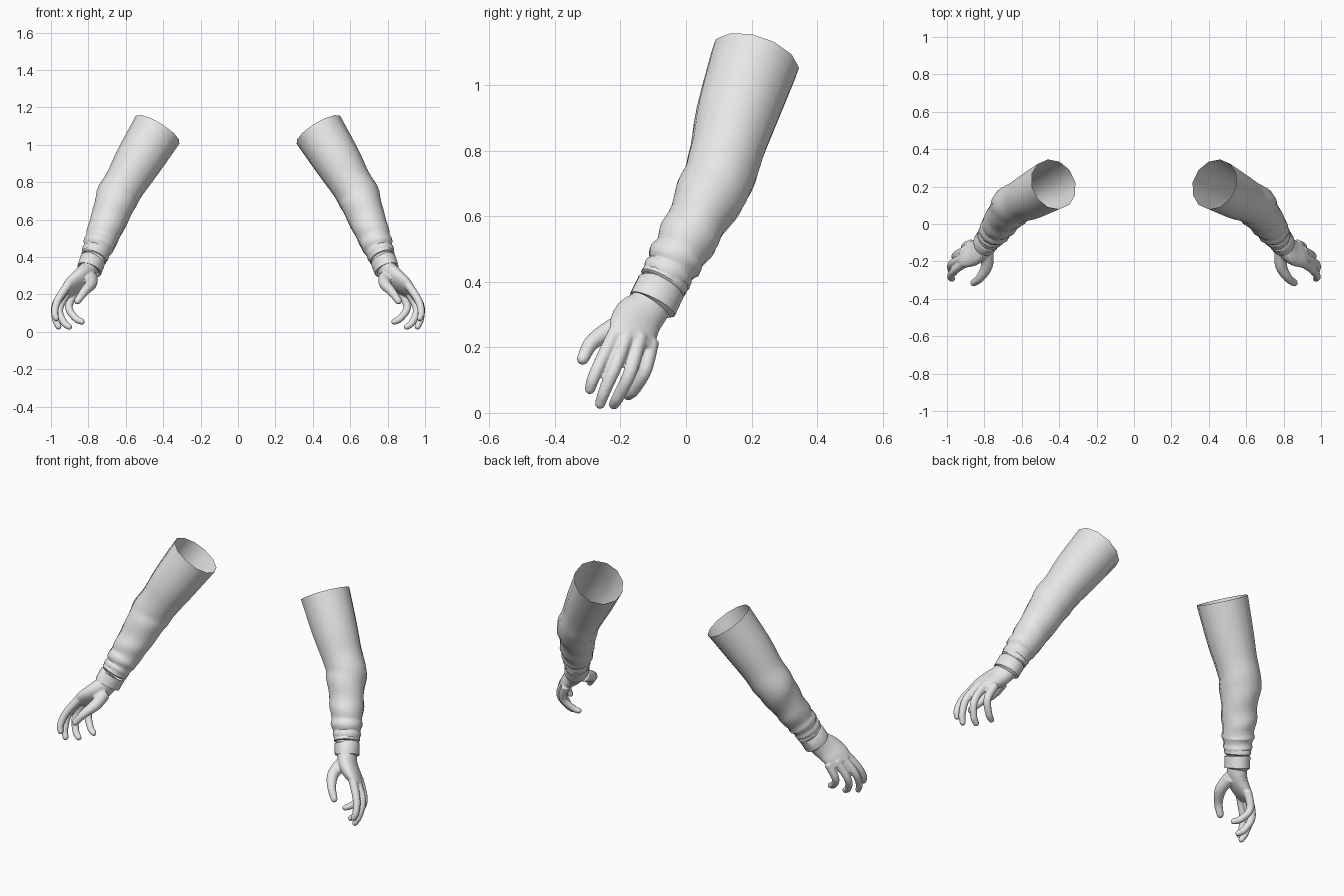
import bpy, bmesh, math
from mathutils import Vector

if "Cube" in bpy.data.objects:
    bpy.data.objects.remove(bpy.data.objects["Cube"])

grey = bpy.data.materials.new("light_grey")
grey.diffuse_color = (0.8, 0.8, 0.8, 1)
grey.use_nodes = True
grey.node_tree.nodes["Principled BSDF"].inputs["Base Color"].default_value = grey.diffuse_color

ACROSS = Vector((-0.25, 0.88, -0.4))   # knuckle-line direction, orients every cross-section


def spline(pts, steps):
    """Catmull-Rom through rows of (x, y, z, radius_u, radius_v)."""
    rows = [Vector(p) for p in pts]
    out = []
    for i in range(len(rows) - 1):
        b, c = rows[i], rows[i + 1]
        a = rows[i - 1] if i else b * 2 - c
        d = rows[i + 2] if i + 2 < len(rows) else c * 2 - b
        for k in range(steps):
            t = k / steps
            out.append(0.5 * (2 * b + (c - a) * t + (2 * a - 5 * b + 4 * c - d) * t * t
                              + (3 * b - a - 3 * c + d) * t ** 3))
    return out + [rows[-1]]


def loft(bm, pts, sides, steps=3, capped=False, rounded=False, folds=0.0):
    rows = spline(pts, steps)
    if rounded:                         # dome the far end
        end = rows[-1]
        way = (end.to_3d() - rows[-2].to_3d()).normalized()
        for f, s in ((0.5, 0.87), (0.85, 0.53), (0.98, 0.2)):
            p = end.to_3d() + way * end[3] * f
            rows.append(Vector((*p, end[3] * s, end[4] * s)))
    rings = []
    for i, r in enumerate(rows):
        t = (rows[min(i + 1, len(rows) - 1)].to_3d() - rows[max(i - 1, 0)].to_3d()).normalized()
        u = (ACROSS - t * ACROSS.dot(t)).normalized()
        v = t.cross(u)
        amount = folds * max(0, min(1, (0.8 - r[2]) / 0.1))
        ring = []
        for k in range(sides):
            a = 2 * math.pi * k / sides
            g = 1 + amount * math.sin(2 * a + i * 1.1)
            ring.append(bm.verts.new(r.to_3d() + g * (u * r[3] * math.cos(a) + v * r[4] * math.sin(a))))
        rings.append(ring)
    for p, q in zip(rings, rings[1:]):
        for k in range(sides):
            n = (k + 1) % sides
            bm.faces.new((p[k], p[n], q[n], q[k]))
    if capped:
        bm.faces.new(rings[0][::-1])
        bm.faces.new(rings[-1])


def finish(name, bm, remesh=False):
    bmesh.ops.recalc_face_normals(bm, faces=bm.faces)
    me = bpy.data.meshes.new(name)
    bm.to_mesh(me)
    bm.free()
    me.materials.append(grey)
    ob = bpy.data.objects.new(name, me)
    bpy.context.collection.objects.link(ob)
    bpy.ops.object.select_all(action='DESELECT')
    ob.select_set(True)
    bpy.context.view_layer.objects.active = ob
    if remesh:                          # melt the overlapping pieces into one skin
        m = ob.modifiers.new("fuse", 'REMESH')
        m.mode = 'VOXEL'
        m.voxel_size = 0.005
        m.use_smooth_shade = True
        s = ob.modifiers.new("soften", 'SMOOTH')
        s.iterations = 4
        bpy.ops.object.shade_smooth()
    else:
        bpy.ops.object.shade_smooth_by_angle(angle=math.radians(50))
    ob.modifiers.new("other_arm", 'MIRROR').use_mirror_merge = False


# Sleeve: open tube, smooth upper arm and folded forearm
bm = bmesh.new()
loft(bm, [(.430, .212, 1.080, .139, .139), (.535, .155, .910, .127, .127),
          (.600, .125, .800, .114, .114), (.645, .103, .725, .113, .113),
          (.667, .073, .665, .108, .108), (.695, .035, .590, .094, .096),
          (.718, .006, .535, .093, .094), (.733, -.018, .490, .084, .084),
          (.745, -.034, .465, .086, .088), (.754, -.046, .440, .076, .074),
          (.762, -.057, .422, .079, .078), (.772, -.070, .398, .070, .066)],
     12, 3, folds=0.03)
finish("sleeve", bm)

# Wrist band and cuff
for name, pts in (
    ("wrist_band", [(.762, -.058, .418, .068, .062), (.764, -.060, .414, .076, .070),
                    (.771, -.070, .396, .077, .070), (.773, -.073, .391, .068, .062)]),
    ("cuff", [(.774, -.074, .389, .068, .060), (.776, -.076, .385, .076, .068),
              (.795, -.102, .331, .077, .066), (.796, -.104, .328, .064, .052)])):
    bm = bmesh.new()
    loft(bm, pts, 24, 1)
    finish(name, bm)

# Hand: palm, thumb and four fingers
bm = bmesh.new()
loft(bm, [(.780, -.080, .370, .062, .050), (.805, -.115, .320, .066, .050),
          (.840, -.148, .285, .077, .047), (.885, -.163, .247, .077, .038),
          (.918, -.168, .215, .066, .024)], 24, 4, capped=True)
fingers = {
    "index": [(.900, -.205, .265), (.963, -.253, .170), (.980, -.283, .105), (.972, -.293, .073)],
    "middle": [(.905, -.175, .250), (.974, -.213, .148), (.976, -.247, .070), (.960, -.262, .028)],
    "ring": [(.900, -.140, .235), (.955, -.170, .125), (.932, -.205, .052), (.903, -.220, .026)],
    "pinky": [(.870, -.105, .220), (.905, -.124, .132), (.868, -.158, .072), (.835, -.176, .054)],
    "thumb": [(.785, -.150, .290), (.787, -.225, .255), (.822, -.287, .215), (.858, -.315, .165)],
}
for name, path in fingers.items():
    radii = (.036, .032, .024, .019) if name == "thumb" else (.024, .021, .019, .0165)
    loft(bm, [(*p, r, r) for p, r in zip(path, radii)], 14, 5, capped=True, rounded=True)
finish("hand", bm, remesh=True)
